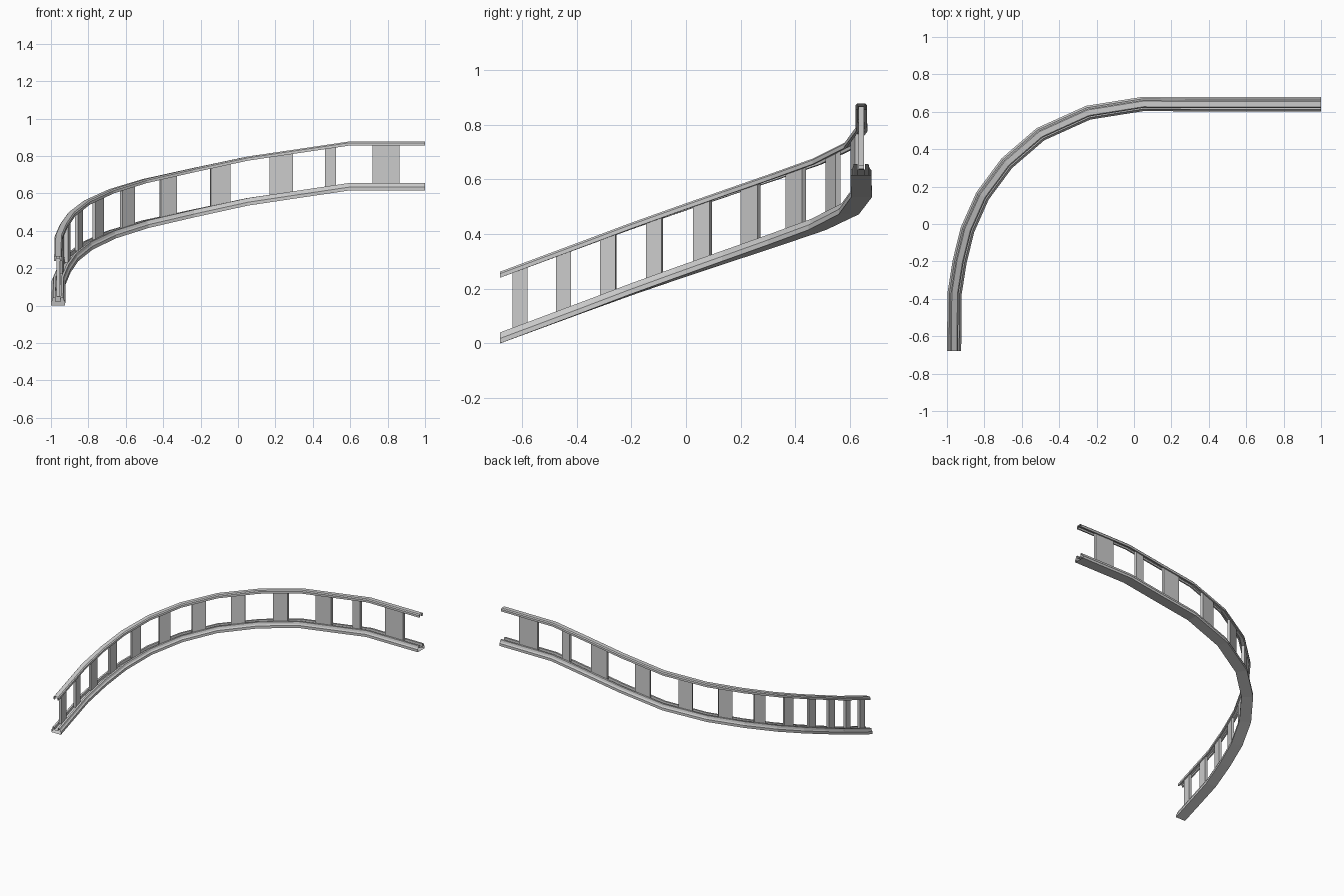
import bpy
import bmesh
from mathutils import Vector

cube = bpy.data.objects.get("Cube")
if cube:
    bpy.data.objects.remove(cube, do_unlink=True)

grey = bpy.data.materials.new("grey metal")
grey.use_nodes = True
colour = (0.6, 0.6, 0.6, 1)
grey.diffuse_color = colour
grey.node_tree.nodes["Principled BSDF"].inputs["Base Color"].default_value = colour

# Centre line of the underside of the base rail, climbing round the bend
PATH = [Vector(p) for p in (
    (-.962, -.68, 0), (-.959, -.37, .115), (-.932, -.2, .178), (-.89, -.03, .238),
    (-.81, .15, .3), (-.68, .325, .36), (-.5, .48, .415), (-.245, .595, .472),
    (.05, .642, .535), (.32, .64, .575), (.59, .64, .615), (1, .64, .615))]


def flat_dir(a, b):
    return Vector((b.x - a.x, b.y - a.y, 0)).normalized()


def side_of(d):
    return Vector((-d.y, d.x, 0))


def mitre(i):
    """Sideways vector at a path point, lengthened at the joints."""
    sides = []
    if i > 0:
        sides.append(side_of(flat_dir(PATH[i - 1], PATH[i])))
    if i < len(PATH) - 1:
        sides.append(side_of(flat_dir(PATH[i], PATH[i + 1])))
    mean = sum(sides, Vector()).normalized()
    return mean / mean.dot(sides[0])


def finish(bm, name):
    bmesh.ops.recalc_face_normals(bm, faces=bm.faces)
    mesh = bpy.data.meshes.new(name)
    bm.to_mesh(mesh)
    bm.free()
    mesh.materials.append(grey)
    obj = bpy.data.objects.new(name, mesh)
    bpy.context.collection.objects.link(obj)
    return obj


def sweep(name, half, lift):
    """Sweep a mirrored half profile along the path as an open-ended shell."""
    profile = half + [(-u, v) for u, v in reversed(half)]
    bm = bmesh.new()
    rings = []
    for i, p in enumerate(PATH):
        m = mitre(i)
        rings.append([bm.verts.new(p + m * u + Vector((0, 0, v + lift)))
                      for u, v in profile])
    n = len(profile)
    for a, b in zip(rings, rings[1:]):
        for k in range(n):
            j = (k + 1) % n
            bm.faces.new((a[k], a[j], b[j], b[k]))
    return finish(bm, name)


# Base rail with a groove on top, handrail with a groove underneath
sweep("base_rail", [(.038, 0), (.038, .018), (.031, .026), (.027, .04),
                    (.014, .04), (.014, .02)], 0)
sweep("handrail", [(.011, .012), (.011, 0), (.021, 0), (.021, .015),
                   (.015, .022)], .24)


def nearest_on_path(x, y):
    best = None
    for a, b in zip(PATH, PATH[1:]):
        d = flat_dir(a, b)
        run = (b - a).dot(d)
        t = min(max((Vector((x, y, 0)) - a).dot(d) / run, 0), 1)
        p = a.lerp(b, t)
        gap = (p.xy - Vector((x, y))).length
        if best is None or gap < best[0]:
            best = (gap, p, d, (b.z - a.z) / run)
    return best[1:]


def baluster(name, x, y, width):
    """Upright plate whose ends follow the slope of the rails."""
    p, d, slope = nearest_on_path(x, y)
    bm = bmesh.new()
    bmesh.ops.create_cube(bm, size=1)
    low, high = .033, .251
    for v in bm.verts:
        along = v.co.x * width
        z = (high if v.co.z > 0 else low) + along * slope
        v.co = p + d * along + side_of(d) * (v.co.y * .02) + Vector((0, 0, z))
    finish(bm, name)


# Flat balusters: plan position and width
BALUSTERS = [(-.961, -.607, .055), (-.96, -.447, .055), (-.945, -.285, .058),
             (-.91, -.115, .058), (-.85, .06, .066), (-.745, .235, .076),
             (-.59, .4, .09), (-.372, .535, .092), (-.095, .62, .106),
             (.232, .64, .125), (.495, .64, .06), (.792, .64, .145)]
for i, (x, y, w) in enumerate(BALUSTERS):
    baluster(f"baluster_{i + 1}", x, y, w)
